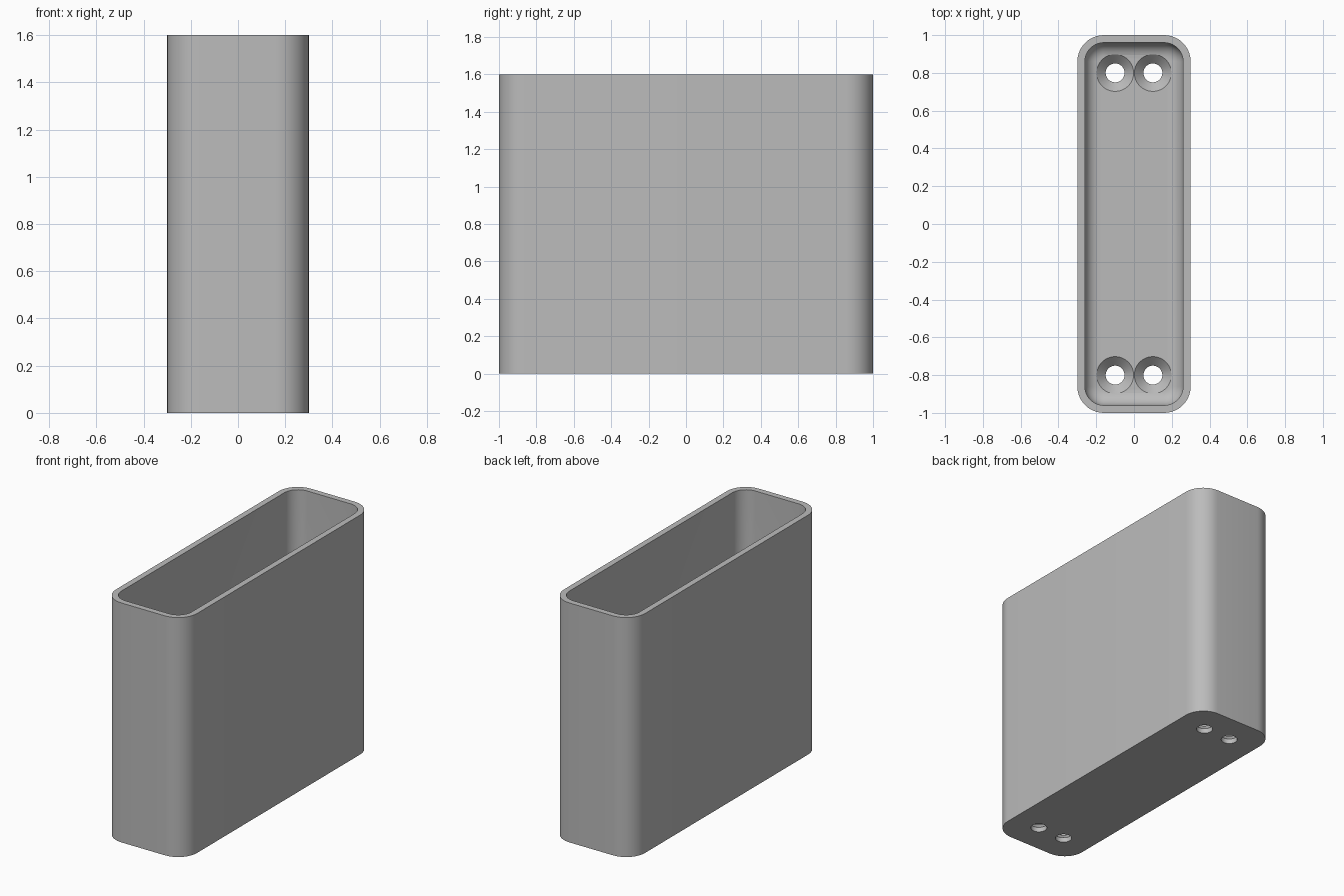
import bpy, bmesh, math

if "Cube" in bpy.data.objects:
    bpy.data.objects.remove(bpy.data.objects["Cube"], do_unlink=True)

grey = bpy.data.materials.new("plain grey")
grey.use_nodes = True
grey.diffuse_color = (0.5, 0.5, 0.5, 1)
grey.node_tree.nodes["Principled BSDF"].inputs["Base Color"].default_value = (0.5, 0.5, 0.5, 1)

WIDTH, LENGTH, HEIGHT = 0.6, 2.0, 1.6
WALL, FLOOR, FILLET = 0.04, 0.08, 0.08
STEPS = 12


def rounded_ring(half_x, half_y, radius, z, cx=0, cy=0):
    """Points of a rounded rectangle; a circle when the radius fills it."""
    points = []
    for quarter, (sx, sy) in enumerate([(1, 1), (-1, 1), (-1, -1), (1, -1)]):
        for i in range(STEPS):
            a = (quarter + i / (STEPS - 1)) * math.pi / 2
            points.append((cx + sx * (half_x - radius) + radius * math.cos(a),
                           cy + sy * (half_y - radius) + radius * math.sin(a), z))
    return points


def loft(name, rings):
    """Skin the rings in order and cap both ends."""
    bm = bmesh.new()
    loops = [[bm.verts.new(p) for p in ring] for ring in rings]
    for low, high in zip(loops, loops[1:]):
        for i in range(len(low)):
            j = (i + 1) % len(low)
            bm.faces.new((low[i], low[j], high[j], high[i]))
    bm.faces.new(loops[0])
    bm.faces.new(loops[-1])
    bmesh.ops.remove_doubles(bm, verts=bm.verts, dist=0.0005)
    bmesh.ops.recalc_face_normals(bm, faces=bm.faces)
    mesh = bpy.data.meshes.new(name)
    bm.to_mesh(mesh)
    bm.free()
    mesh.materials.append(grey)
    obj = bpy.data.objects.new(name, mesh)
    bpy.context.collection.objects.link(obj)
    return obj


# Open box: outer wall, rim, inner wall, then the fillet down to the floor
hx, hy = WIDTH / 2, LENGTH / 2
rings = [rounded_ring(hx, hy, 0.14, z) for z in (0, HEIGHT)]
rings.append(rounded_ring(hx - WALL, hy - WALL, 0.1, HEIGHT))
for i in range(9):
    a = i / 8 * math.pi / 2
    inset = WALL + FILLET * (1 - math.cos(a))
    rings.append(rounded_ring(hx - inset, hy - inset, 0.14 - inset,
                              FLOOR + FILLET * (1 - math.sin(a))))
box = loft("box", rings)

# Four countersunk screw holes through the floor
HOLE, SINK = 0.05, 0.098
profile = [(HOLE, -0.05), (HOLE, FLOOR - SINK + HOLE), (SINK, FLOOR), (SINK, FLOOR + 0.1)]
for x in (-0.1, 0.1):
    for y in (-0.8, 0.8):
        cutter = loft("screw_hole_cutter", [rounded_ring(r, r, r, z, x, y) for r, z in profile])
        cutter.hide_render = True
        cutter.hide_set(True)
        cut = box.modifiers.new("screw_hole", "BOOLEAN")
        cut.operation = "DIFFERENCE"
        cut.solver = "EXACT"
        cut.object = cutter

# Apply the cuts, then smooth the rounded surfaces and keep edges sharp
bpy.ops.object.select_all(action="DESELECT")
box.select_set(True)
bpy.context.view_layer.objects.active = box
for modifier in list(box.modifiers):
    bpy.ops.object.modifier_apply(modifier=modifier.name)
for obj in [o for o in bpy.data.objects if o.name.startswith("screw_hole_cutter")]:
    bpy.data.objects.remove(obj, do_unlink=True)
bpy.ops.object.shade_smooth_by_angle(angle=math.radians(30))
